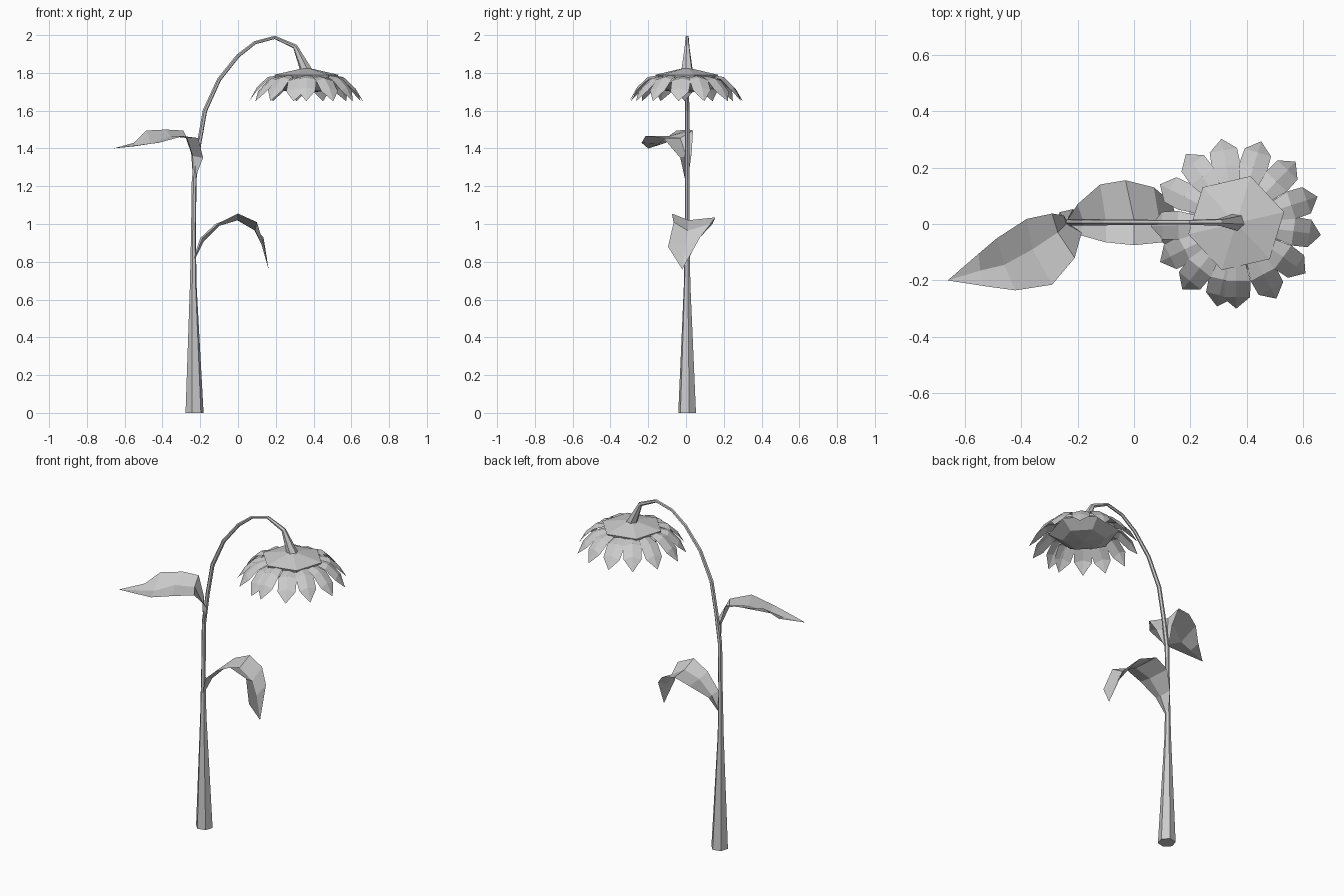
import bpy, bmesh, math
from mathutils import Vector

if "Cube" in bpy.data.objects:
    bpy.data.objects.remove(bpy.data.objects["Cube"])


def make_object(name, verts, faces, fix=True):
    mesh = bpy.data.meshes.new(name)
    mesh.from_pydata([tuple(v) for v in verts], [], faces)
    if fix:
        bm = bmesh.new()
        bm.from_mesh(mesh)
        bmesh.ops.recalc_face_normals(bm, faces=bm.faces)
        bm.to_mesh(mesh)
        bm.free()
    obj = bpy.data.objects.new(name, mesh)
    bpy.context.collection.objects.link(obj)
    return obj


def skin(rings, n):
    """Closed solid through rings of n points, capped at both ends."""
    verts = [v for ring in rings for v in ring]
    faces = [tuple(range(n)), tuple(range(len(verts) - n, len(verts)))]
    for i in range(len(rings) - 1):
        for j in range(n):
            a, b = i * n + j, i * n + (j + 1) % n
            faces.append((a, b, b + n, a + n))
    return verts, faces


# Stem: six-sided tube swept along a hooked path (x, z, radius)
path = [(-.23, 0, .049), (-.237, .68, .018), (-.236, .95, .013), (-.232, 1.24, .013),
        (-.207, 1.42, .012), (-.175, 1.6, .012), (-.1, 1.765, .011), (.0, 1.89, .010),
        (.09, 1.96, .009), (.195, 1.988, .009), (.302, 1.94, .013), (.362, 1.81, .032)]
rings = []
for i, (x, z, r) in enumerate(path):
    p, q = path[max(i - 1, 0)], path[min(i + 1, len(path) - 1)]
    t = Vector((q[0] - p[0], 0, q[1] - p[1])).normalized()
    if i == 0:
        t = Vector((0, 0, 1))
    side = Vector((t.z, 0, -t.x))
    c = Vector((x, .006, z))
    rings.append([c + r * (side * math.cos(a) + Vector((0, 1, 0)) * math.sin(a))
                  for a in (math.radians(60 * k + 13) for k in range(6))])
make_object("stem", *skin(rings, 6))

# Flower head: hexagonal disc with a shallow cone on top and a dome beneath
HEAD = Vector((.362, .003, 0))
profile = [(.004, 1.828), (.174, 1.790), (.166, 1.772), (.195, 1.75), (.12, 1.705), (.004, 1.695)]
rings = [[HEAD + Vector((r * math.cos(a), r * math.sin(a), z))
          for a in (math.radians(60 * k + 13) for k in range(6))] for r, z in profile]
make_object("flower_disc", *skin(rings, 6))


def strip(rows, tip):
    """Folded blade: rows of left, middle, right points closing in a tip."""
    verts = [p for row in rows for p in row] + [tip]
    faces = []
    for i in range(len(rows) - 1):
        for j in range(2):
            a = i * 3 + j
            faces.append((a, a + 1, a + 4, a + 3))
    e = (len(rows) - 1) * 3
    faces += [(e, e + 1, e + 3), (e + 1, e + 2, e + 3)]
    return verts, faces


# Petals: one drooping ring, spaced a little unevenly
angles = [100, 73, 46, 18, -8, -36, -62, -90, -103, -129, -153, -178, -207, -234]
verts, faces = [], []
for i, deg in enumerate(angles):
    a = math.radians(deg)
    out = Vector((math.cos(a), math.sin(a), 0))
    side = Vector((-out.y, out.x, 0))
    lift = .006 * (i % 2)

    def point(r, s, z):
        return HEAD + out * r + side * s + Vector((0, 0, z + lift))

    rows = [[point(r, w, z - d), point(r, 0, z), point(r, -w, z - d)]
            for r, w, z, d in ((.13, .03, 1.785, .005), (.205, .051, 1.772, .014),
                               (.262, .049, 1.718, .016))]
    v, f = strip(rows, point(.303, 0, 1.65 - lift))
    faces += [tuple(k + len(verts) for k in face) for face in f]
    verts += v
make_object("petals", verts, faces)

# Leaves: each row is left edge, midrib, right edge
lower = [[(-.238, .01, .81), (-.235, .004, .80), (-.235, -.005, .81)],
         [(-.2, .07, .925), (-.18, .01, .91), (-.19, -.04, .925)],
         [(-.12, .14, 1.0), (-.1, .015, .99), (-.1, -.065, 1.005)],
         [(-.03, .155, 1.035), (0, .015, 1.02), (0, -.075, 1.055)],
         [(.07, .13, 1.0), (.09, .01, .965), (.1, -.065, 1.01)],
         [(.135, .075, .93), (.125, 0, .89), (.14, -.095, .88)]]
make_object("lower_leaf", *strip(lower, (.162, -.02, .76)))

upper = [[(-.238, .01, 1.235), (-.235, .004, 1.225), (-.23, -.005, 1.235)],
         [(-.248, .03, 1.375), (-.24, .0, 1.36), (-.185, -.03, 1.35)],
         [(-.29, .037, 1.495), (-.27, -.03, 1.455), (-.21, -.12, 1.455)],
         [(-.38, .018, 1.5), (-.36, -.09, 1.465), (-.29, -.215, 1.465)],
         [(-.485, -.05, 1.495), (-.46, -.145, 1.425), (-.42, -.235, 1.43)],
         [(-.55, -.105, 1.43), (-.545, -.165, 1.412), (-.53, -.22, 1.417)]]
make_object("upper_leaf", *strip(upper, (-.66, -.2, 1.40)))
